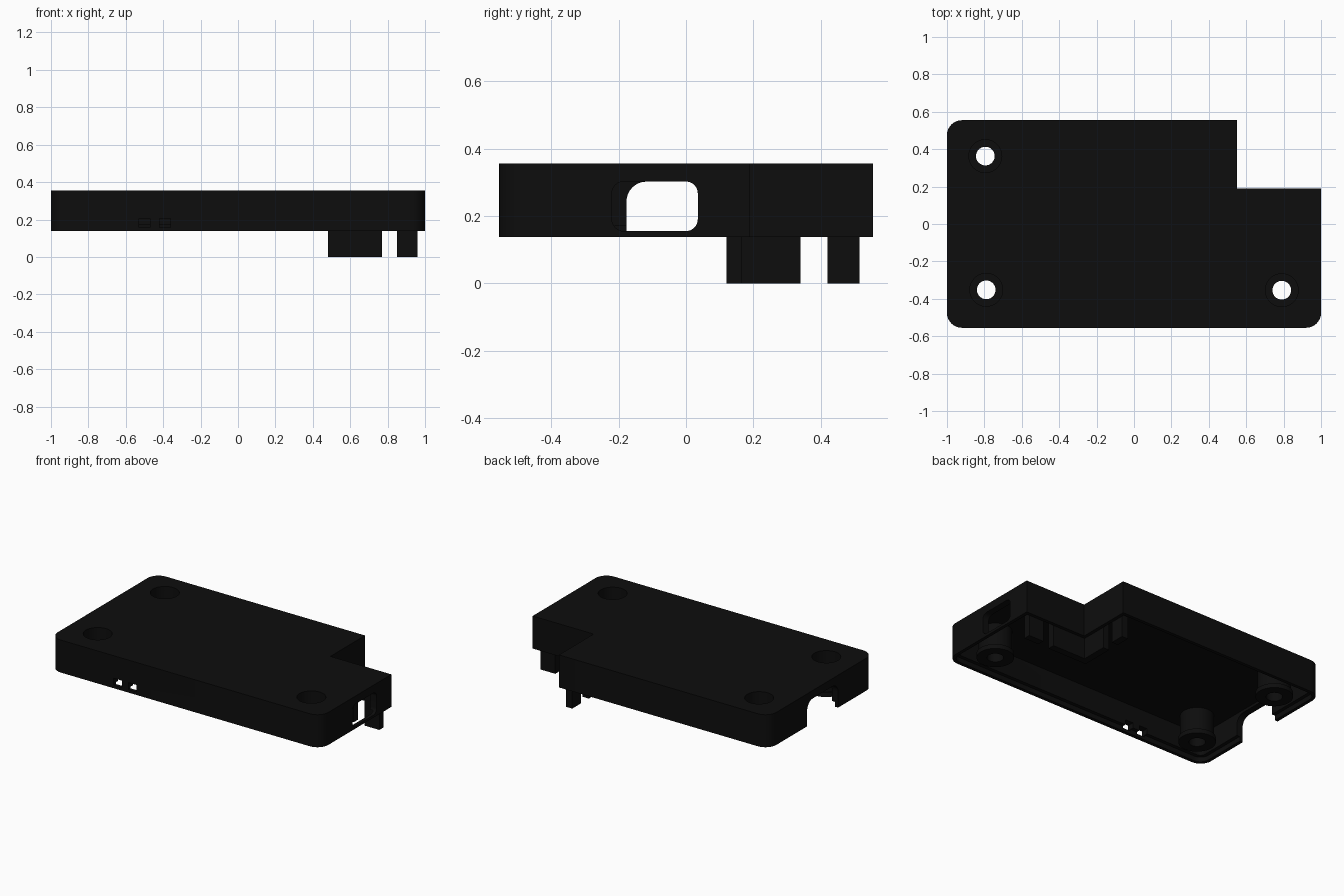
import bpy, bmesh, math
from mathutils import Vector

if "Cube" in bpy.data.objects:
    bpy.data.objects.remove(bpy.data.objects["Cube"])

BOTTOM, CEILING, TOP = 0.138, 0.32, 0.355

black = bpy.data.materials.new("black_plastic")
black.diffuse_color = (0.004, 0.004, 0.004, 1)
black.use_nodes = True
black.node_tree.nodes["Principled BSDF"].inputs["Base Color"].default_value = black.diffuse_color


def rounded(corners, steps=8):
    """Outline from (x, y, radius) right-angled corners."""
    pts, n = [], len(corners)
    for i, (x, y, r) in enumerate(corners):
        c = Vector((x, y))
        if r == 0:
            pts.append(c)
            continue
        p = (Vector(corners[i - 1][:2]) - c).normalized()
        q = (Vector(corners[(i + 1) % n][:2]) - c).normalized()
        for k in range(steps + 1):
            t = math.pi / 2 * k / steps
            pts.append(c + r * (p + q) - r * (math.cos(t) * q + math.sin(t) * p))
    return pts


def finish(name, bm):
    bmesh.ops.recalc_face_normals(bm, faces=bm.faces)
    me = bpy.data.meshes.new(name)
    bm.to_mesh(me)
    bm.free()
    me.materials.append(black)
    ob = bpy.data.objects.new(name, me)
    bpy.context.collection.objects.link(ob)
    return ob


def prism(name, pts, lo, hi, axis="z"):
    """Extrude an outline along z, or along x with the outline in y, z."""
    bm = bmesh.new()
    place = (lambda p, d: (p[0], p[1], d)) if axis == "z" else (lambda p, d: (d, p[0], p[1]))
    face = bm.faces.new([bm.verts.new(place(p, lo)) for p in pts])
    up = bmesh.ops.extrude_face_region(bm, geom=[face])["geom"]
    move = Vector(place((0, 0), hi - lo))
    bmesh.ops.translate(bm, vec=move, verts=[v for v in up if isinstance(v, bmesh.types.BMVert)])
    return finish(name, bm)


def box(name, x0, x1, y0, y1, z0, z1):
    return prism(name, [(x0, y0), (x1, y0), (x1, y1), (x0, y1)], z0, z1)


def lathe(name, profile, x, y, sides=40):
    """Closed ring made by spinning an (r, z) profile."""
    bm = bmesh.new()
    rings = [[bm.verts.new((x + r * math.cos(a), y + r * math.sin(a), z)) for r, z in profile]
             for a in (2 * math.pi * k / sides for k in range(sides))]
    m = len(profile)
    for k in range(sides):
        a, b = rings[k], rings[(k + 1) % sides]
        for j in range(m):
            bm.faces.new((a[j], b[j], b[(j + 1) % m], a[(j + 1) % m]))
    return finish(name, bm)


def cut(ob, cutter):
    mod = ob.modifiers.new("cut", "BOOLEAN")
    mod.operation, mod.solver, mod.object = "DIFFERENCE", "EXACT", cutter
    bpy.context.view_layer.objects.active = ob
    bpy.ops.object.modifier_apply(modifier=mod.name)
    bpy.data.objects.remove(cutter, do_unlink=True)


def smooth(ob):
    bpy.ops.object.select_all(action="DESELECT")
    ob.select_set(True)
    bpy.context.view_layer.objects.active = ob
    bpy.ops.object.shade_smooth_by_angle(angle=math.radians(30))


def footprint(d):
    """Case outline with the notched corner, moved inward by d."""
    r, x, y = 0.08 - d, 1 - d, 0.555 - d
    return rounded([(-x, -y, r), (x, -y, r), (x, 0.19 - d, 0),
                    (0.55 - d, 0.19 - d, 0), (0.55 - d, y, 0), (-x, y, r)])


# Hollow shell with a stepped lip around the open underside
shell = prism("case_shell", footprint(0), BOTTOM, TOP)
cut(shell, prism("cavity", footprint(0.045), 0, CEILING))
cut(shell, prism("lip_step", footprint(0.022), 0, 0.17))

# Connector window in the right wall, cable arch in the left wall
window = rounded([(-0.22, 0.155, 0.035), (0.035, 0.155, 0.035),
                  (0.035, 0.302, 0.035), (-0.22, 0.302, 0.035)])
cut(shell, prism("window_cut", window, 0.9, 1.1, "x"))
arch = rounded([(-0.177, 0.05, 0), (0.15, 0.05, 0), (0.15, 0.302, 0.06), (-0.177, 0.302, 0.06)])
cut(shell, prism("arch_cut", arch, -1.1, -0.9, "x"))

# Two small light slots in the front wall
for x in (-0.5, -0.39):
    cut(shell, box("slot_cut", x - 0.03, x + 0.03, -0.6, -0.48, 0.158, 0.205))

# Screw wells: opening in the lid and a stepped boss beneath
for i, (x, y) in enumerate([(-0.795, 0.363), (-0.79, -0.352), (0.79, -0.354)]):
    circle = [(x + 0.088 * math.cos(k * math.pi / 20), y + 0.088 * math.sin(k * math.pi / 20))
              for k in range(40)]
    cut(shell, prism("well_cut", circle, 0.3, 0.4))
    smooth(lathe(f"screw_boss_{i + 1}", [
        (0.05, BOTTOM), (0.113, BOTTOM), (0.113, 0.168), (0.102, 0.168),
        (0.102, CEILING), (0.088, CEILING), (0.088, 0.23), (0.05, 0.23)], x, y))
smooth(shell)

# Locating tabs hanging inside the notch walls
box("right_tab", 0.85, 0.96, 0.12, 0.166, 0, CEILING)
box("back_tab", 0.48, 0.526, 0.42, 0.515, 0, CEILING)
prism("corner_tab", [(0.48, 0.12), (0.77, 0.12), (0.77, 0.166), (0.526, 0.166),
                     (0.526, 0.34), (0.48, 0.34)], 0, CEILING)
